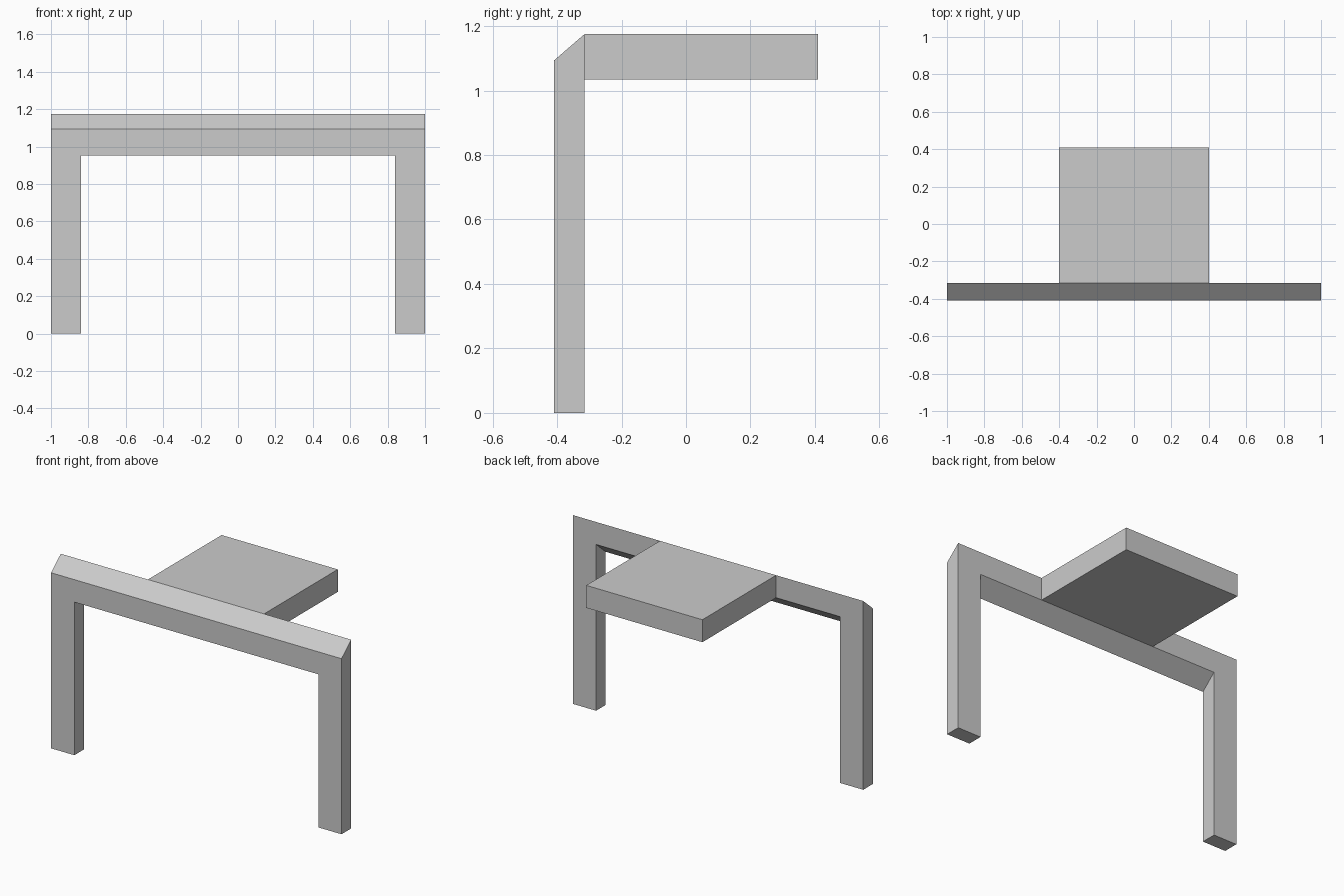
import bpy
import bmesh

cube = bpy.data.objects.get("Cube")
if cube:
    bpy.data.objects.remove(cube, do_unlink=True)

FRONT, BACK, REAR = -0.41, -0.315, 0.41
TOP, UNDER = 1.175, 1.035      # heights at the back face of the frame
DROP = 0.082                   # how far the sloped beam falls toward the front

grey = bpy.data.materials.new("plain grey")
grey.use_nodes = True
colour = (0.6, 0.6, 0.6, 1)
grey.diffuse_color = colour
grey.node_tree.nodes["Principled BSDF"].inputs["Base Color"].default_value = colour


def finish(name, bm):
    bmesh.ops.recalc_face_normals(bm, faces=bm.faces)
    mesh = bpy.data.meshes.new(name)
    bm.to_mesh(mesh)
    bm.free()
    mesh.materials.append(grey)
    obj = bpy.data.objects.new(name, mesh)
    bpy.context.collection.objects.link(obj)
    return obj


# Frame: a doorway profile pushed back, its beam rising toward the rear
half = [(0.84, UNDER), (0.84, 0), (1, 0), (1, TOP)]
outline = half + [(-x, z) for x, z in reversed(half)]
bm = bmesh.new()
face = bm.faces.new([bm.verts.new((x, BACK, z)) for x, z in outline])
extruded = bmesh.ops.extrude_face_region(bm, geom=[face], use_keep_orig=True)
for v in extruded["geom"]:
    if isinstance(v, bmesh.types.BMVert):
        v.co.y = FRONT
        if v.co.z > 0:
            v.co.z -= DROP
finish("leg_frame", bm)

# Flat panel reaching back from the beam
bm = bmesh.new()
bmesh.ops.create_cube(bm, size=1)
bmesh.ops.scale(bm, vec=(0.8, REAR - BACK, TOP - UNDER), verts=bm.verts)
bmesh.ops.translate(bm, vec=(0, (REAR + BACK) / 2, (TOP + UNDER) / 2), verts=bm.verts)
finish("rear_panel", bm)
